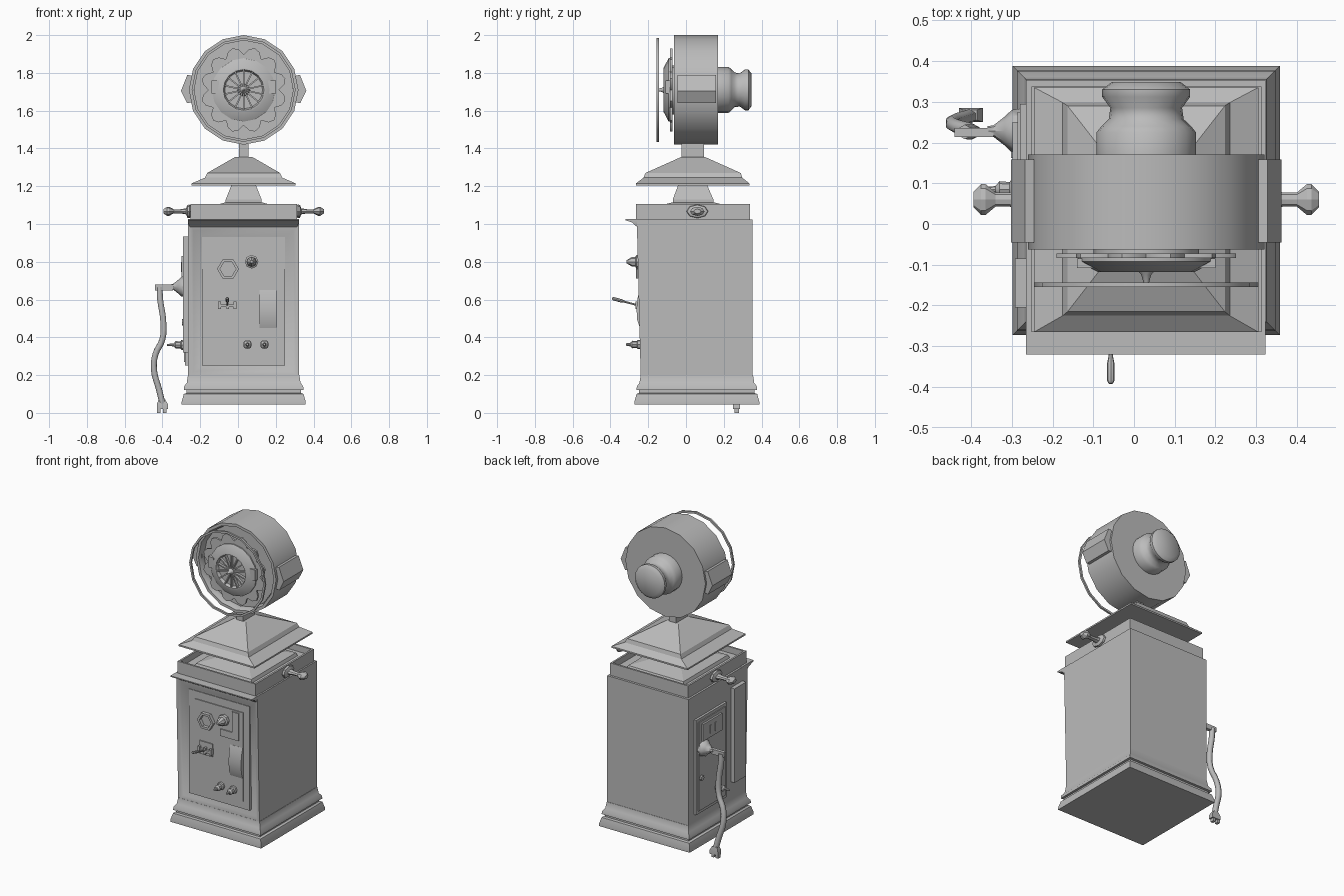
import bpy, bmesh, math
from mathutils import Vector

cube = bpy.data.objects.get("Cube")
if cube:
    bpy.data.objects.remove(cube)

grey = bpy.data.materials.new("plain_grey")
grey.use_nodes = True
grey.diffuse_color = (0.5, 0.5, 0.5, 1)
grey.node_tree.nodes["Principled BSDF"].inputs["Base Color"].default_value = (0.5, 0.5, 0.5, 1)

CX = 0.03             # centre line of the cabinet
HEAD = (CX, 0, 1.71)  # centre of the round head
FRONT = (0, -1, 0)


def finish(name, bm, angle=35):
    bmesh.ops.remove_doubles(bm, verts=bm.verts, dist=1e-5)
    bmesh.ops.recalc_face_normals(bm, faces=bm.faces)
    me = bpy.data.meshes.new(name)
    bm.to_mesh(me)
    bm.free()
    me.materials.append(grey)
    ob = bpy.data.objects.new(name, me)
    bpy.context.collection.objects.link(ob)
    bpy.ops.object.select_all(action="DESELECT")
    ob.select_set(True)
    bpy.context.view_layer.objects.active = ob
    bpy.ops.object.shade_smooth_by_angle(angle=math.radians(angle))
    return ob


def skin(bm, rings, closed=False):
    """Join equal loops of vertices, capping the ends unless closed."""
    n = len(rings[0])
    pairs = list(zip(rings, rings[1:])) + ([(rings[-1], rings[0])] if closed else [])
    for a, b in pairs:
        for i in range(n):
            j = (i + 1) % n
            bm.faces.new((a[i], a[j], b[j], b[i]))
    if not closed:
        bm.faces.new(rings[0])
        bm.faces.new(rings[-1])


def loft(name, sections, axis="z", angle=35, edit=None):
    """Rectangles (a0, a1, b0, b1, level) stacked along z, or along y."""
    bm = bmesh.new()
    rings = []
    for a0, a1, b0, b1, c in sections:
        pts = [(a0, b0), (a1, b0), (a1, b1), (a0, b1)]
        rings.append([bm.verts.new((a, b, c) if axis == "z" else (a, c, b)) for a, b in pts])
    skin(bm, rings)
    for v in bm.verts if edit else []:
        edit(v.co)
    return finish(name, bm, angle)


def box(name, x0, x1, y0, y1, z0, z1):
    return loft(name, [(x0, x1, y0, y1, z0), (x0, x1, y0, y1, z1)])


def lathe(name, profile, origin, direction, n=16, closed=False, scale=(1, 1, 1), angle=35, radius=None):
    """Spin (radius, distance) points around a direction."""
    bm = bmesh.new()
    q = Vector(direction).to_track_quat("Z", "Y")
    rings = []
    for r, t in profile:
        ring = []
        for i in range(n):
            a = math.tau * i / n
            k = max(r, 1e-4) * (radius(i) if radius else 1)
            p = q @ Vector((k * math.cos(a), k * math.sin(a), t))
            ring.append(bm.verts.new(Vector(origin) + p * Vector(scale)))
        rings.append(ring)
    skin(bm, rings, closed)
    return finish(name, bm, angle)


def prism(name, points, y0, y1):
    """Outline in x and z, pulled along y."""
    bm = bmesh.new()
    skin(bm, [[bm.verts.new((x, y, z)) for x, z in points] for y in (y0, y1)])
    return finish(name, bm)


def tube(name, points, radius):
    cu = bpy.data.curves.new(name, "CURVE")
    cu.dimensions = "3D"
    cu.bevel_depth, cu.bevel_resolution, cu.resolution_u = radius, 1, 4
    cu.use_fill_caps = True
    sp = cu.splines.new("BEZIER")
    sp.bezier_points.add(len(points) - 1)
    for bp, p in zip(sp.bezier_points, points):
        bp.co = p
        bp.handle_left_type = bp.handle_right_type = "AUTO"
    cu.materials.append(grey)
    ob = bpy.data.objects.new(name, cu)
    bpy.context.collection.objects.link(ob)


def grown(g, z, x=0.295, y0=-0.24, y1=0.355):
    return (CX - x - g, CX + x + g, y0 - g, y1 + g, z)


# Stepped plinth
loft("plinth", [grown(.033, .045), grown(.033, .06), grown(.022, .10), grown(.008, .105),
                grown(.008, .12), grown(.022, .122), grown(.020, .14), grown(.006, .16), grown(0, .20)])


# Cabinet with a coved front around a sunken face, leaning slightly forward
def lean(co):
    if co.y < -.15:
        co.y -= .02 * (co.z - .2) / .8


X0, X1 = CX - .295, CX + .293
loft("cabinet", [(X0, X1, .19, 1.025, .353), (X0, X1, .19, 1.025, -.24), (X0 + .012, X1 - .012, .20, 1.0, -.239),
                 (X0 + .03, X1 - .03, .22, .965, -.228), (X0 + .06, X1 - .06, .24, .94, -.215)], "y", 50, lean)
loft("front_lip", [(X0 + .01, X1 - .01, -.26, -.2, .985), (X0, X1, -.285, -.2, 1.008),
                   (X0, X1, -.32, -.2, 1.02), (X0, X1, -.32, -.2, 1.027)])

# Top tray with a low rim, and the pedestal standing in it
T0, T1, TY0, TY1 = CX - .282, CX + .283, -.265, .338
loft("top_tray", [(T0, T1, TY0, TY1, 1.025), (T0, T1, TY0, TY1, 1.105),
                  (T0 + .012, T1 - .012, TY0 + .012, TY1 - .012, 1.105),
                  (T0 + .012, T1 - .012, TY0 + .012, TY1 - .012, 1.065)])
loft("pedestal", [(CX - .21, CX + .21, -.20, .28, 1.06), (CX - .20, CX + .20, -.19, .27, 1.085),
                  (CX - .095, CX + .095, -.07, .145, 1.115), (CX - .095, CX + .095, -.07, .145, 1.13),
                  (CX - .063, CX + .063, -.04, .11, 1.21)], angle=20)
loft("roof", [(CX - .275, CX + .275, -.265, .335, 1.205), (CX - .275, CX + .275, -.265, .335, 1.215),
              (CX - .205, CX + .205, -.225, .298, 1.245), (CX - .193, CX + .193, -.215, .29, 1.27),
              (CX - .045, CX + .045, -.025, .10, 1.355)], angle=20)
box("neck", CX - .025, CX + .025, -.025, .095, 1.34, 1.45)

# Round head, its sunken face, and the vase-shaped knob behind
lathe("head_drum", [(.29, -.17), (.29, .063), (.272, .063), (.262, .04), (.262, .02)], HEAD, FRONT)
lathe("back_knob", [(.122, -.16), (.122, -.225), (.11, -.24), (.092, -.257), (.088, -.285),
                    (.108, -.312), (.108, -.33), (.085, -.348)], HEAD, FRONT, 20, angle=45)
lathe("front_ring", [(.262, .143), (.275, .143), (.275, .155), (.262, .155)], HEAD, FRONT, closed=True)
petal = (.82, .95, 1, .95)
lathe("petal_plate", [(.228, .072), (.228, .084)], HEAD, FRONT, 48, radius=lambda i: petal[i % 4])
lathe("lamp_mount", [(.13, .02), (.13, .075)], HEAD, FRONT)
lathe("lamp_dish", [(.168, .083), (.168, .092), (.118, .118), (.108, .118), (.10, .10)], HEAD, FRONT)
lathe("lamp_hub", [(.035, .098), (.012, .125), (.004, .155)], HEAD, FRONT, 12)
for i in range(14):
    spoke = box("lamp_spoke", -.004, .004, -.116, -.10, .012, .112)
    spoke.location = HEAD
    spoke.rotation_euler.y = math.tau * i / 14
for s in (-1, 1):
    box("lamp_clip", CX + s * .15 - .02, CX + s * .15 + .02, -.108, -.085, 1.69, 1.76)
    prism("ear_plate", [(CX + s * x, z) for x, z in
                        [(.255, 1.78), (.298, 1.79), (.332, 1.705), (.30, 1.64), (.265, 1.645)]], -.045, .158)
    # Side handles
    lathe("side_handle", [(.03, .28), (.036, .287), (.034, .298), (.016, .305), (.011, .335), (.011, .37),
                          (.024, .395), (.024, .405), (.012, .424)], (CX, .06, 1.067), (s, 0, 0), 8,
          scale=(1, 1.6, 1), angle=20)

# Front control panel
box("panel_frame", CX - .22, CX + .22, -.237, -.20, .25, .93)
box("control_panel", CX - .175, CX + .175, -.243, -.20, .30, .88)
lathe("hex_bezel", [(.058, .24), (.058, .265), (.042, .265), (.042, .243)], (-.053, 0, .762), FRONT, 6)
lathe("dial", [(.036, .24), (.036, .262), (.026, .268), (.026, .285), (.008, .315)], (.072, 0, .80), FRONT, 8)
prism("slot_plate", [(.13, .87), (.178, .87), (.178, .69), (.045, .69), (.045, .735), (.13, .735)], -.25, -.23)
box("lever_plate", -.105, -.01, -.25, -.23, .535, .62)
for x in (-.098, -.055, -.016):
    box("lever_bracket", x - .007, x + .007, -.268, -.24, .55, .59)
box("lever_bar", -.105, -.01, -.265, -.24, .56, .575)
lathe("lever", [(.005, 0), (.005, .08), (.009, .10), (.009, .145), (.005, .152)], (-.057, -.245, .567),
      (0, -1, .27), 8)
# Scooped return cup, bulging toward its lower end
loft("return_cup", [(.115, .205, -.244, -.23, .45), (.115, .205, -.258, -.23, .49),
                    (.115, .205, -.262, -.23, .55), (.115, .205, -.256, -.23, .61),
                    (.115, .205, -.244, -.23, .65)], angle=60)
for x in (.05, .14):
    lathe("button", [(.025, .24), (.025, .256), (.018, .26), (.02, .285), (.01, .293), (.006, .318)],
          (x, 0, .362), FRONT, 8)

# Service panels on the right side
box("service_panel", -.28, -.25, -.02, .295, .25, .87)
box("service_inset", -.286, -.25, 0, .275, .27, .85)
box("side_strip", -.292, -.25, -.205, -.085, .32, .935)
box("outlet_plate", -.298, -.25, .05, .25, .72, .83)
for y in (.12, .17):
    box("outlet_slot", -.302, -.29, y - .008, y + .008, .745, .80)
LEFT = (-1, 0, 0)
lathe("side_jack", [(.026, .28), (.026, .30), (.018, .305), (.02, .33), (.008, .34), (.005, .375)],
      (0, .085, .36), LEFT, 8)
lathe("side_screw", [(.018, .28), (.016, .297)], (0, .25, .48), LEFT, 8)

# Power cord from its socket to the loose plug
lathe("cord_socket", [(.055, .28), (.052, .30), (.035, .318), (.014, .345), (.012, .36)], (0, .228, .668), LEFT, 8)
box("cord_elbow", -.44, -.345, .214, .236, .648, .68)
tube("cord", [(-.415, .226, .665), (-.412, .226, .6), (-.396, .226, .49), (-.40, .23, .39), (-.437, .24, .31),
              (-.445, .25, .23), (-.417, .26, .12), (-.40, .265, .05)], .018)
loft("plug_body", [(-.43, -.37, .25, .285, .02), (-.43, -.37, .25, .285, .045), (-.42, -.385, .255, .28, .07)])
for x in (-.42, -.388):
    box("plug_pin", x - .009, x + .009, .256, .28, 0, .03)
